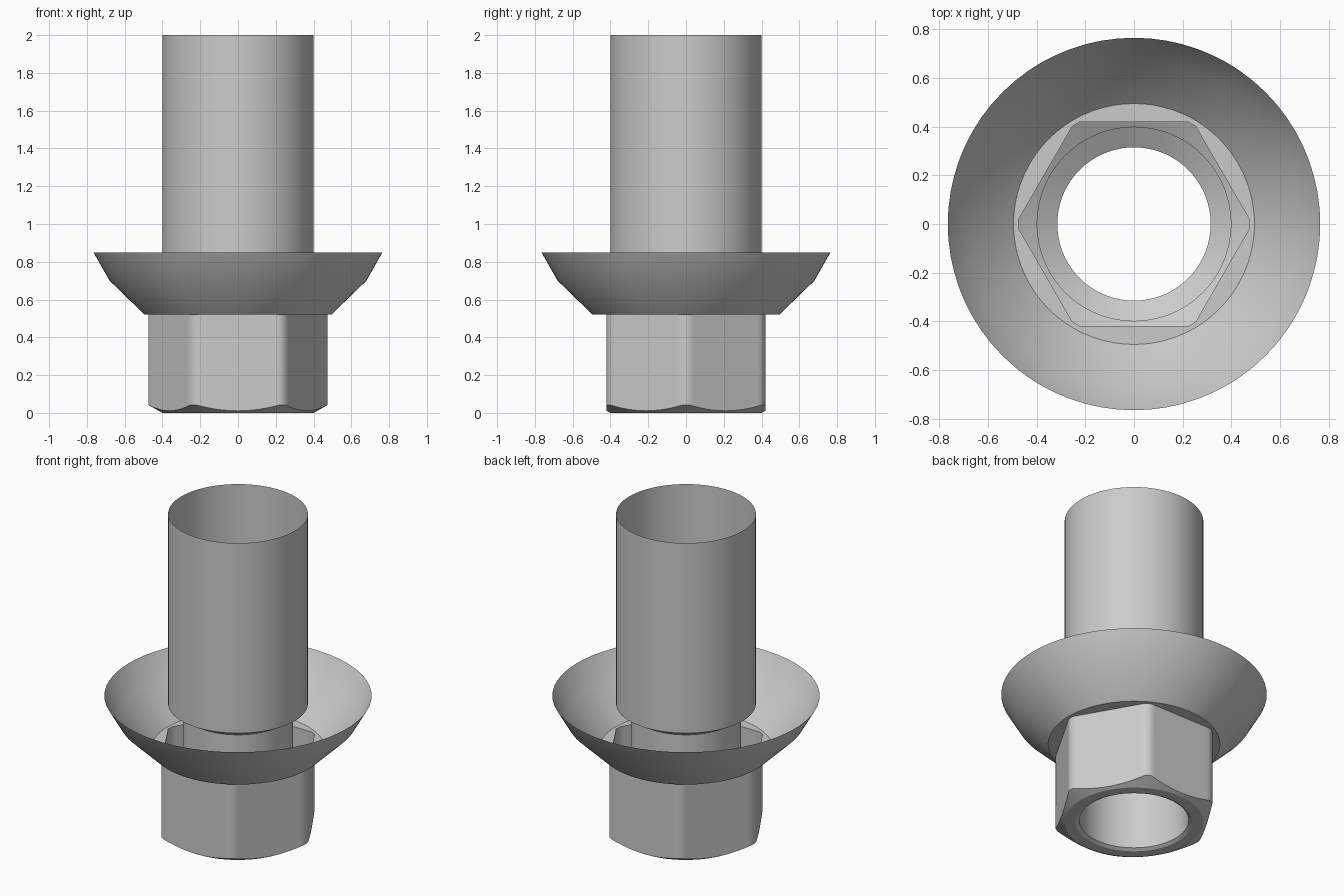
import bpy, bmesh
from math import radians, cos, sin

cube = bpy.data.objects.get("Cube")
if cube:
    bpy.data.objects.remove(cube, do_unlink=True)

steel = bpy.data.materials.new("grey steel")
steel.use_nodes = True
grey = (0.6, 0.6, 0.6, 1)
steel.diffuse_color = grey
steel.node_tree.nodes["Principled BSDF"].inputs["Base Color"].default_value = grey

APOTHEM, CORNER, CHAMFER = 0.42, 0.475, 0.40
FLANGE_Z = 0.52

# Columns follow the hexagon: six sides, each with fine strips at its corners
LOCAL = [-30, -27.8, -25, -20, -15, -10, -5, 0, 5, 10, 15, 20, 25, 27.8]
COLUMNS = [(radians(30 + 60 * side + a), radians(a)) for side in range(6) for a in LOCAL]


def ring(r, z):
    return lambda local: (r, z)


def hex_radius(local):
    return min(CORNER, APOTHEM / cos(local))


def hex_top(local):
    return hex_radius(local), FLANGE_Z


def hex_bottom(local):
    r = hex_radius(local)
    return r, (r - CHAMFER) * 0.56


def sweep(name, rows):
    """Turn a list of rings, ordered upwards for an outward surface, into a sheet."""
    bm = bmesh.new()
    grid = []
    for row in rows:
        loop = []
        for angle, local in COLUMNS:
            r, z = row(local)
            loop.append(bm.verts.new((r * cos(angle), r * sin(angle), z)))
        grid.append(loop)
    n = len(COLUMNS)
    for low, high in zip(grid, grid[1:]):
        for i in range(n):
            j = (i + 1) % n
            bm.faces.new((low[i], low[j], high[j], high[i]))
    mesh = bpy.data.meshes.new(name)
    bm.to_mesh(mesh)
    bm.free()
    mesh.materials.append(steel)
    obj = bpy.data.objects.new(name, mesh)
    bpy.context.collection.objects.link(obj)
    bpy.ops.object.select_all(action="DESELECT")
    obj.select_set(True)
    bpy.context.view_layer.objects.active = obj
    bpy.ops.object.shade_smooth_by_angle(angle=radians(29))
    return obj


# Hexagonal nut with a chamfered underside, open at the top
sweep("hex_nut", [ring(0.335, 0), ring(CHAMFER, 0), hex_bottom, hex_top])

# Flat seat around the nut and the flared cup above it
sweep("flange_cup", [hex_top, ring(0.495, FLANGE_Z), ring(0.68, 0.70), ring(0.765, 0.85)])

# Threaded bore with a small countersink below and a wide one above
sweep("bore", [ring(0.4, 0.80), ring(0.315, 0.75), ring(0.315, 0.012), ring(0.335, 0)])

# Open sleeve standing on the bore
sweep("sleeve", [ring(0.4, 0.80), ring(0.4, 2.0)])
